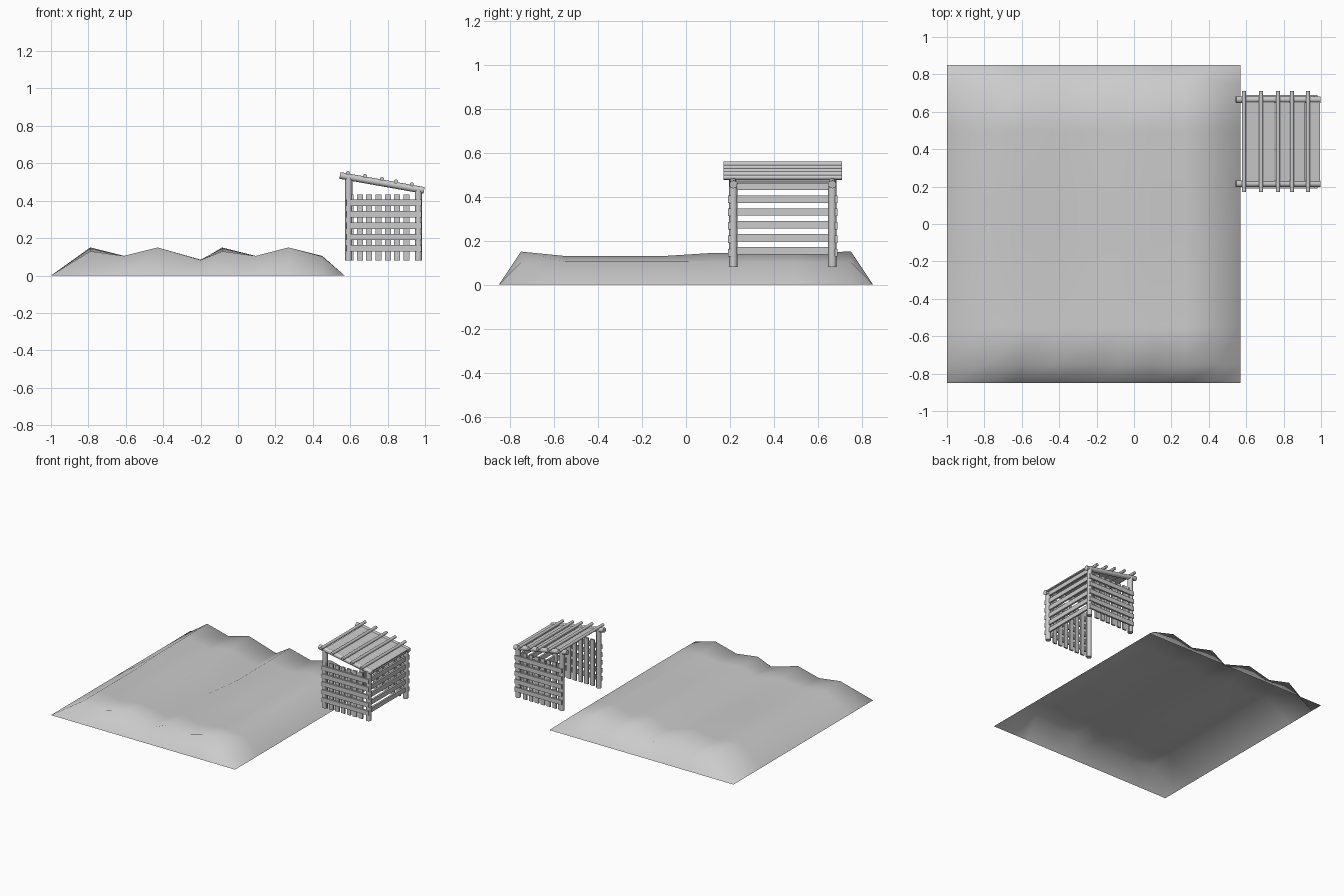
import bpy, bmesh, math
from mathutils import Vector

cube = bpy.data.objects.get("Cube")
if cube:
    bpy.data.objects.remove(cube, do_unlink=True)

grey = bpy.data.materials.new("plain_grey")
grey.use_nodes = True
COLOUR = (0.6, 0.6, 0.6, 1)
grey.diffuse_color = COLOUR
grey.node_tree.nodes["Principled BSDF"].inputs["Base Color"].default_value = COLOUR


def finish(name, bm, smooth_angle=None):
    mesh = bpy.data.meshes.new(name)
    bm.to_mesh(mesh)
    bm.free()
    mesh.materials.append(grey)
    obj = bpy.data.objects.new(name, mesh)
    bpy.context.collection.objects.link(obj)
    if smooth_angle:
        bpy.ops.object.select_all(action='DESELECT')
        obj.select_set(True)
        bpy.context.view_layer.objects.active = obj
        bpy.ops.object.shade_smooth_by_angle(angle=math.radians(smooth_angle))
    return obj


def log(name, start, end, radius):
    """Round pole between two points."""
    a, b = Vector(start), Vector(end)
    bm = bmesh.new()
    bmesh.ops.create_cone(bm, cap_ends=True, segments=12, radius1=radius,
                          radius2=radius, depth=(b - a).length)
    obj = finish(name, bm, 40)
    obj.location = (a + b) / 2
    obj.rotation_euler = (b - a).to_track_quat('Z', 'Y').to_euler()


def board(name, centre, size, tilt=0):
    bm = bmesh.new()
    bmesh.ops.create_cube(bm, size=1)
    bmesh.ops.scale(bm, vec=size, verts=bm.verts)
    obj = finish(name, bm)
    obj.location = centre
    obj.rotation_euler.y = tilt


# Ground sheet: columns of (x, front height, middle height, back height)
columns = [(-1, 0, 0, 0), (-.79, .13, .13, .15), (-.61, .105, .105, .105),
           (-.43, .15, .13, .15), (-.2, .083, .085, .08), (-.085, .13, .13, .15),
           (.095, .105, .105, .105), (.27, .15, .13, .15), (.45, .102, .105, .102),
           (.57, 0, 0, 0)]
# Rows of (y, blend from front 0 through middle 1 to back 2)
rows = [(-.85, None), (-.75, 0), (-.55, 1), (-.1, 1), (.12, 1.7),
        (.5, 1.8), (.75, 2), (.85, None)]
bm = bmesh.new()
grid = []
for y, blend in rows:
    line = []
    for x, front, middle, back in columns:
        if blend is None:
            z = 0
        elif blend <= 1:
            z = front + (middle - front) * blend
        else:
            z = middle + (back - middle) * (blend - 1)
        line.append(bm.verts.new((x, y, z)))
    grid.append(line)
for near, far in zip(grid, grid[1:]):
    for i in range(len(columns) - 1):
        bm.faces.new((near[i], near[i + 1], far[i + 1], far[i]))
finish("ground", bm, 80)

# Shelter frame
BASE, X0, X1, MID = .08, .592, .965, .44
SLOPE = (.455 - .535) / .45


def beam_z(x):
    return .535 + (x - .545) * SLOPE


for side, label in ((-1, "front"), (1, "back")):
    y = MID + side * .225
    for x, end in ((X0, "outer"), (X1, "inner")):
        log(f"{label}_{end}_post", (x, y, BASE), (x, y, beam_z(x)), .019)
    log(f"{label}_roof_beam", (.545, y, beam_z(.545)), (.995, y, beam_z(.995)), .018)
    # Slatted side wall
    for i in range(5):
        board(f"{label}_wall_rail_{i}", (.78, y + side * .018, .145 + i * .061),
              (.40, .013, .034))
    for i in range(7):
        board(f"{label}_wall_slat_{i}", (.601 + i * .05, y + side * .005, .257),
              (.032, .012, .355))

# Slatted end wall
for i in range(6):
    board(f"end_wall_rail_{i}", (.967, MID, .153 + i * .059), (.014, .45, .034))

# Roof boards and the poles holding them down
tilt = -math.atan(SLOPE)
for i in range(5):
    x = .632 + i * .081
    board(f"roof_board_{i}", (x, MID, beam_z(x) + .008), (.076, .44, .008), tilt)
for i, x in enumerate((.588, .68, .77, .845, .93)):
    z = beam_z(x) + .021
    log(f"roof_pole_{i}", (x, .17, z), (x, .71, z), .011)
